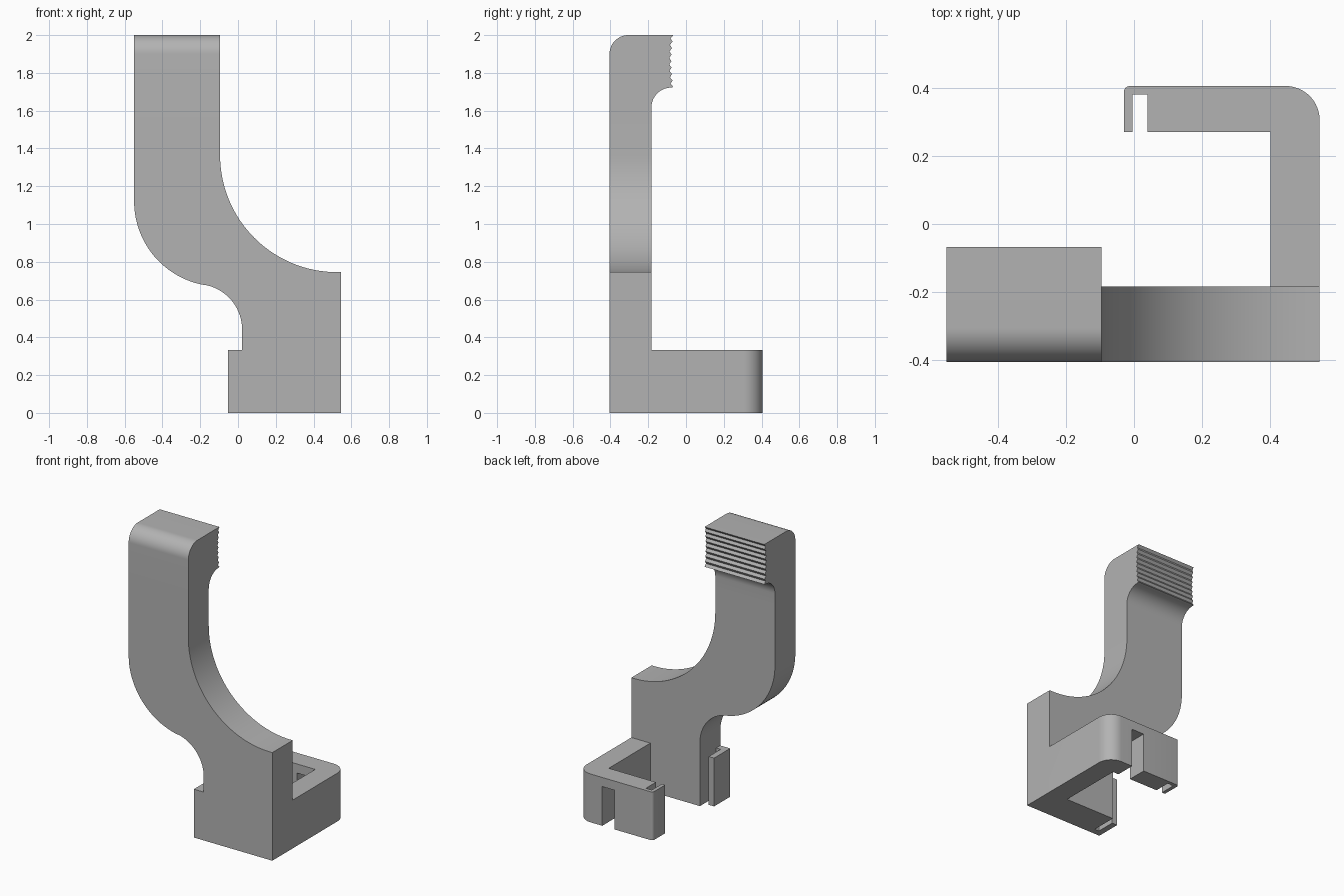
import bpy, math

if "Cube" in bpy.data.objects:
    bpy.data.objects.remove(bpy.data.objects["Cube"])

grey = bpy.data.materials.new("light grey")
grey.diffuse_color = (0.45, 0.45, 0.45, 1)
grey.use_nodes = True
grey.node_tree.nodes["Principled BSDF"].inputs["Base Color"].default_value = grey.diffuse_color


def arc(cx, cy, r, a0, a1, n=16):
    """Points along a circular arc, angles in degrees."""
    return [(cx + r * math.cos(math.radians(a0 + (a1 - a0) * i / n)),
             cy + r * math.sin(math.radians(a0 + (a1 - a0) * i / n))) for i in range(n + 1)]


def prism(name, outline, lo, hi, axis):
    """Extrude a closed 2D outline along the given axis from lo to hi."""
    place = {"x": lambda p, t: (t, p[0], p[1]),
             "y": lambda p, t: (p[0], t, p[1]),
             "z": lambda p, t: (p[0], p[1], t)}[axis]
    n = len(outline)
    verts = [place(p, t) for t in (lo, hi) for p in outline]
    faces = [tuple(range(n)), tuple(range(2 * n - 1, n - 1, -1))]
    faces += [(i, i + n, (i + 1) % n + n, (i + 1) % n) for i in range(n)]
    mesh = bpy.data.meshes.new(name)
    mesh.from_pydata(verts, [], faces)
    mesh.materials.append(grey)
    ob = bpy.data.objects.new(name, mesh)
    bpy.context.collection.objects.link(ob)
    bpy.context.view_layer.objects.active = ob
    for o in bpy.context.selected_objects:
        o.select_set(False)
    ob.select_set(True)
    bpy.ops.object.mode_set(mode='EDIT')
    bpy.ops.mesh.select_all(action='SELECT')
    bpy.ops.mesh.normals_make_consistent(inside=False)
    bpy.ops.object.mode_set(mode='OBJECT')
    return ob


def combine(target, other, operation):
    """Apply a boolean and remove the second object."""
    mod = target.modifiers.new("bool", 'BOOLEAN')
    mod.operation, mod.solver, mod.object = operation, 'EXACT', other
    bpy.context.view_layer.objects.active = target
    bpy.ops.object.modifier_apply(modifier=mod.name)
    bpy.data.objects.remove(other)


FRONT, PLATE = -0.405, -0.183   # front and back of the upright plate
FOOT = 0.333                    # height of the clip

# Clip: C-shaped foot with a slot and thin lip at each end
clip = [(-0.053, FRONT), (0.545, FRONT)]
clip += arc(0.445, 0.305, 0.1, 0, 90)
clip += arc(-0.012, 0.387, 0.018, 90, 180, 6)
clip += [(-0.03, 0.27), (-0.005, 0.27), (-0.005, 0.38), (0.04, 0.38), (0.04, 0.27),
         (0.4, 0.27), (0.4, PLATE), (0.022, PLATE), (0.022, -0.36),
         (-0.012, -0.36), (-0.012, -0.23), (-0.053, -0.23)]
bracket = prism("bracket", clip, 0, FOOT, "z")

# Notch through the lower part of the back bar
notch = prism("notch_cutter", [(0.26, -0.1), (0.355, -0.1), (0.355, 0.27), (0.26, 0.27)],
              0.2, 0.5, "y")
combine(bracket, notch, 'DIFFERENCE')

# Curved upright plate
plate = [(0.022, FOOT), (0.545, FOOT), (0.545, 0.745)]
plate += arc(0.525, 1.365, 0.62, 270, 180, 32)
plate += [(-0.095, 1.55), (-0.55, 1.55)]
plate += arc(-0.1, 1.12, 0.45, 180, 260, 24)
plate += arc(-0.22, 0.44, 0.242, 79, 0, 20)
combine(bracket, prism("plate", plate, FRONT, PLATE, "y"), 'UNION')

# Head with rounded front, ribbed grip face and fillet underneath
head = [(PLATE, 1.55), (FRONT, 1.55)]
head += arc(-0.305, 1.9, 0.1, 180, 90)
teeth, top, bottom = 8, 2.0, 1.725
for i in range(2 * teeth + 1):
    t = i / teeth - 1
    y = -0.067 - 0.01 * (1 - t * t) - (0.012 if i % 2 else 0)
    head.append((y, top + (bottom - top) * i / (2 * teeth)))
head += arc(-0.078, 1.617, 0.105, 90, 180)
combine(bracket, prism("head", head, -0.55, -0.095, "x"), 'UNION')

bracket.select_set(True)
bpy.context.view_layer.objects.active = bracket
bpy.ops.object.shade_smooth_by_angle(angle=math.radians(25))
